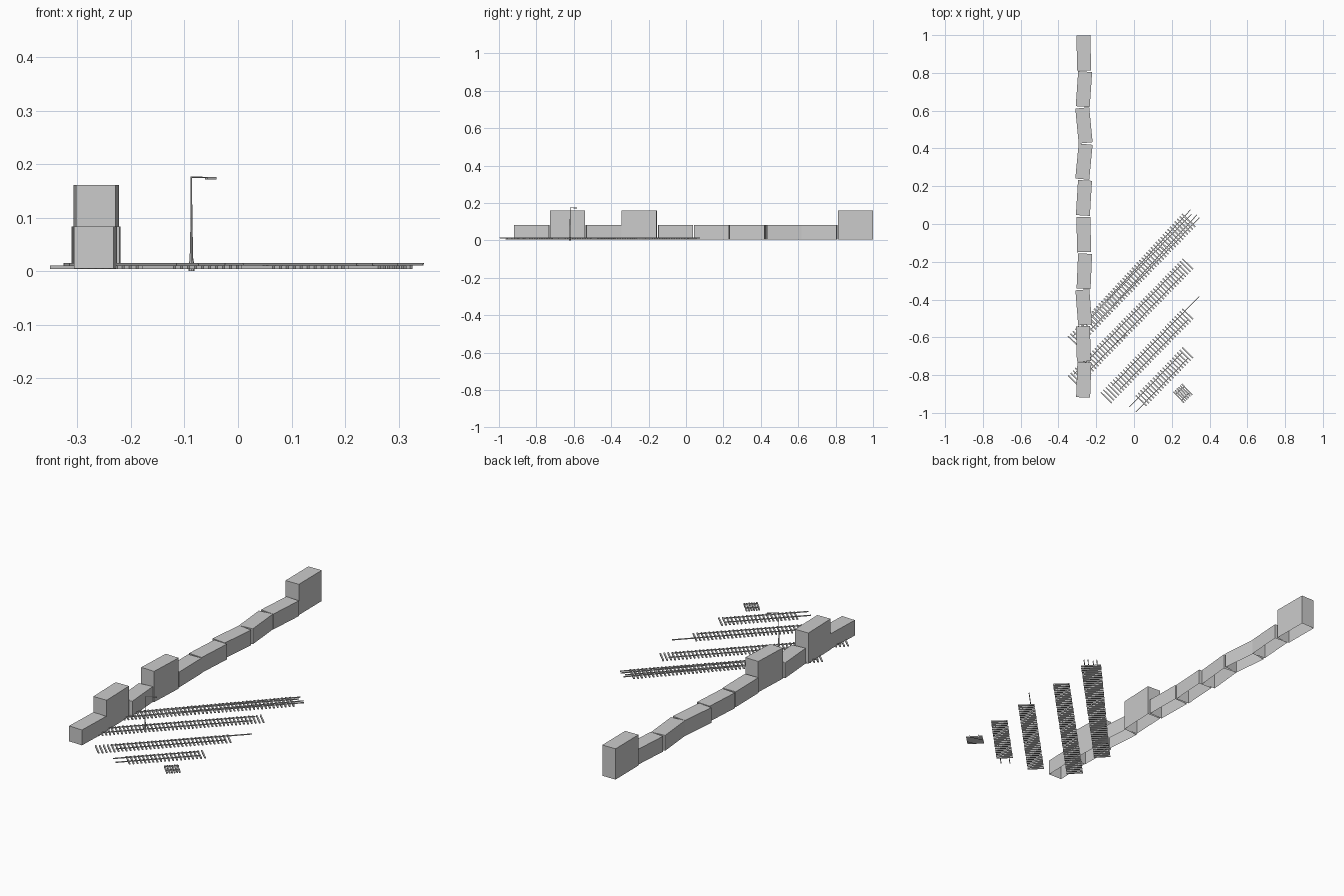
import bpy, bmesh
from math import radians, atan2
from mathutils import Matrix, Vector

if "Cube" in bpy.data.objects:
    bpy.data.objects.remove(bpy.data.objects["Cube"])


def finish(name, bm):
    me = bpy.data.meshes.new(name)
    bm.to_mesh(me)
    bm.free()
    ob = bpy.data.objects.new(name, me)
    bpy.context.collection.objects.link(ob)
    return ob


def add_box(bm, centre, size, angle=0.0, open_bottom=False):
    m = (Matrix.Translation(centre) @ Matrix.Rotation(angle, 4, 'Z')
         @ Matrix.Diagonal((*size, 1)))
    verts = bmesh.ops.create_cube(bm, size=1, matrix=m)['verts']
    if open_bottom:
        faces = {f for v in verts for f in v.link_faces}
        low = min(faces, key=lambda f: f.calc_center_median().z)
        bmesh.ops.delete(bm, geom=[low], context='FACES_ONLY')


# Row of freight boxes: slightly twisted, some stacked two high, open underneath
BOX = (0.074, 0.186, 0.078)
row = [  # x, y, twist in degrees, stack height
    (-0.266, 0.906, 0.5, 2), (-0.265, 0.714, -4, 1), (-0.265, 0.522, 5.5, 1),
    (-0.265, 0.330, -5.5, 1), (-0.265, 0.138, -3.5, 1), (-0.266, -0.056, 1, 1),
    (-0.263, -0.250, -2.5, 2), (-0.266, -0.441, 4.5, 1), (-0.268, -0.634, 1.5, 2),
    (-0.266, -0.825, -2, 1)]
for i, (x, y, a, n) in enumerate(row):
    for k in range(n):
        bm = bmesh.new()
        add_box(bm, (x, y, 0.005 + BOX[2] * (k + 0.5)), BOX, radians(a), True)
        finish(f"freight_box_{i + 1}_{k + 1}", bm)


# Track: sleepers from a to b; each rail covers its own x range of the centre line
def track(name, a, b, left, right, step=0.0185):
    a, b = Vector((*a, 0)), Vector((*b, 0))
    d = (b - a).normalized()
    side = Vector((-d.y, d.x, 0))
    ang = atan2(d.y, d.x)
    n = round((b - a).length / step) + 1
    bm = bmesh.new()
    for i in range(n):
        p = a.lerp(b, i / (n - 1))
        add_box(bm, (p.x, p.y, 0.007), (0.007, 0.08, 0.006), ang)
    finish(name + "_sleepers", bm)
    bm = bmesh.new()
    for s, (x0, x1) in ((0.0215, left), (-0.0215, right)):
        t0, t1 = (x0 - a.x) / d.x, (x1 - a.x) / d.x
        p = a + d * (t0 + t1) / 2 + side * s
        # foot, web and head of the rail
        for w, z0, z1 in ((0.0038, 0.010, 0.0108), (0.001, 0.0108, 0.0134),
                          (0.0023, 0.0134, 0.015)):
            add_box(bm, (p.x, p.y, (z0 + z1) / 2), (t1 - t0, w, z1 - z0), ang)
    finish(name + "_rails", bm)


track("track_1", (-0.320, -0.622), (0.295, 0.012), (-0.31, 0.32), (-0.315, 0.331))
track("track_1_branch", (-0.22, -0.517), (0.283, 0.026), (-0.22, 0.315), (-0.22, 0.318))
track("track_2", (-0.320, -0.830), (0.284, -0.212), (-0.30, 0.265), (-0.31, 0.25))
track("track_3", (-0.147, -0.919), (0.284, -0.477), (-0.10, 0.361), (-0.09, 0.27))
track("track_4", (0.038, -0.935), (0.284, -0.682), (-0.009, 0.27), (-0.006, 0.27))
track("track_5", (0.237, -0.917), (0.280, -0.876), (0.236, 0.283), (0.236, 0.283), 0.0125)


# Yard lamp: tapered pole, arm and flat head
def add_cone(bm, p, q, r1, r2, seg=8):
    p, q = Vector(p), Vector(q)
    v = q - p
    m = Matrix.Translation((p + q) / 2) @ v.to_track_quat('Z', 'Y').to_matrix().to_4x4()
    bmesh.ops.create_cone(bm, cap_ends=True, segments=seg, radius1=r1, radius2=r2,
                          depth=v.length, matrix=m)


LX, LY = -0.087, -0.620
bm = bmesh.new()
add_cone(bm, (LX, LY, 0), (LX, LY, 0.018), 0.0055, 0.0045)
add_cone(bm, (LX, LY, 0.018), (LX, LY, 0.083), 0.0035, 0.0020)
add_cone(bm, (LX, LY, 0.083), (LX, LY, 0.177), 0.0016, 0.0014)
finish("lamp_pole", bm)

bm = bmesh.new()
add_cone(bm, (LX, LY, 0.1755), (LX + 0.036, LY + 0.027, 0.175), 0.0012, 0.0010, 6)
finish("lamp_arm", bm)

bm = bmesh.new()
add_box(bm, (LX + 0.036, LY + 0.027, 0.1735), (0.021, 0.008, 0.004), atan2(0.027, 0.036))
finish("lamp_head", bm)
